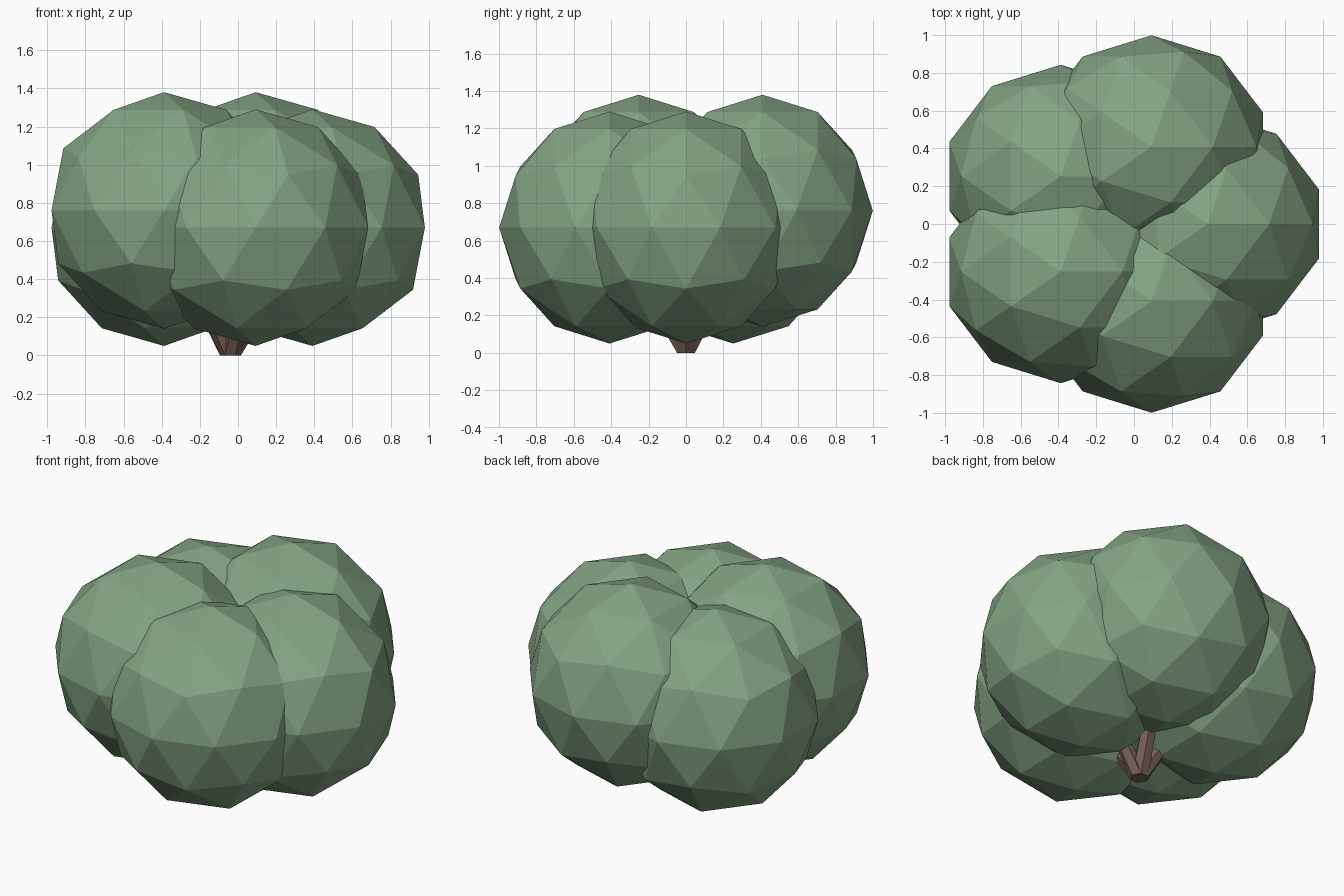
import bpy, math
from mathutils import Vector

if "Cube" in bpy.data.objects:
    bpy.data.objects.remove(bpy.data.objects["Cube"])


def material(name, color):
    m = bpy.data.materials.new(name)
    m.diffuse_color = (*color, 1)
    m.use_nodes = True
    m.node_tree.nodes["Principled BSDF"].inputs["Base Color"].default_value = m.diffuse_color
    return m


leaf_mat = material("leaf_green", (0.23, 0.37, 0.23))
bark_mat = material("bark_brown", (0.19, 0.12, 0.10))
AXIS_X = -0.04      # trunk axis, keeps the whole model centred
SPREAD = 0.43       # distance of each clump from the trunk axis


def foliage(i, centre):
    bpy.ops.mesh.primitive_ico_sphere_add(subdivisions=2, radius=1, location=centre)
    ob = bpy.context.object
    ob.name = f"foliage_clump_{i + 1}"
    ob.scale = (0.62, 0.59, 0.62)
    ob.data.materials.append(leaf_mat)


def branch(i, base, tip, r0, r1, sides=6):
    # tapered, leaning stem with horizontal end rings
    verts = []
    for c, r in ((base, r0), (tip, r1)):
        for k in range(sides):
            a = 2 * math.pi * k / sides
            verts.append(c + Vector((r * math.cos(a), r * math.sin(a), 0)))
    faces = [(k, (k + 1) % sides, sides + (k + 1) % sides, sides + k) for k in range(sides)]
    faces += [tuple(reversed(range(sides))), tuple(range(sides, 2 * sides))]
    me = bpy.data.meshes.new(f"branch_{i + 1}")
    me.from_pydata(verts, [], faces)
    me.materials.append(bark_mat)
    bpy.context.collection.objects.link(bpy.data.objects.new(me.name, me))


# five clumps in a ring at alternating heights, each on its own branch
root = Vector((AXIS_X, 0, 0))
for i in range(5):
    a = math.radians(72 * i)
    centre = Vector((AXIS_X + SPREAD * math.cos(a), SPREAD * math.sin(a), 0.76 if i % 2 else 0.67))
    foliage(i, centre)
    branch(i, root, root.lerp(centre, 0.8), 0.055, 0.035)
